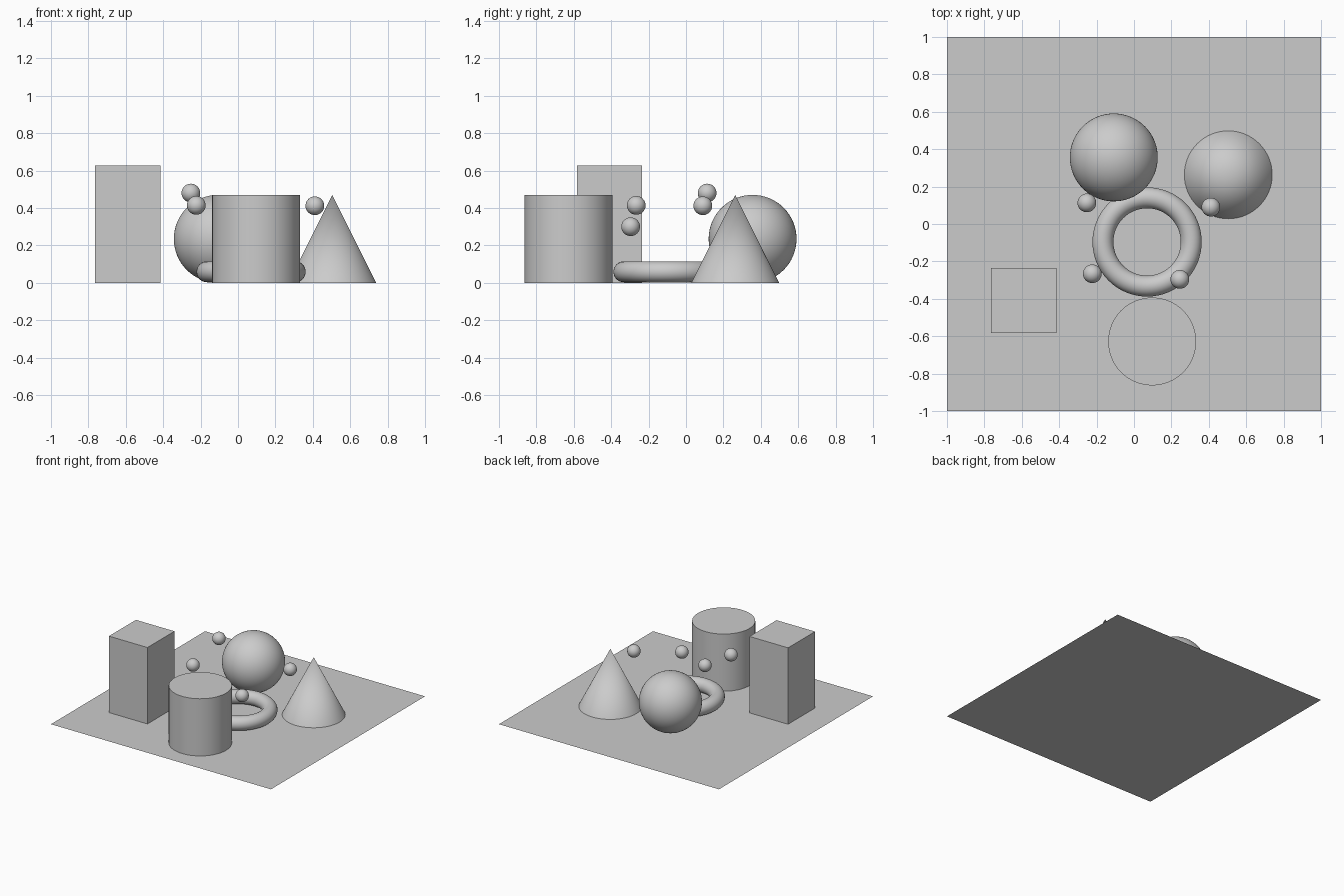
import bpy
from math import radians

if "Cube" in bpy.data.objects:
    bpy.data.objects.remove(bpy.data.objects["Cube"])

mesh = bpy.ops.mesh


def finish(name, smooth=True):
    ob = bpy.context.object
    ob.name = name
    if smooth:
        bpy.ops.object.shade_smooth_by_angle(angle=radians(35))
    return ob


R = 0.235  # shared radius of the large solids

# Flat base sheet
mesh.primitive_plane_add(size=2, location=(0, 0, 0))
finish("floor_sheet", smooth=False)

# Tall square block
mesh.primitive_cube_add(size=1, location=(-0.589, -0.409, 0.314))
block = finish("tall_block", smooth=False)
block.scale = (0.35, 0.35, 0.628)

# Large round solids standing on the sheet
mesh.primitive_cylinder_add(vertices=64, radius=R, depth=2 * R,
                            location=(0.097, -0.628, R))
finish("cylinder")

mesh.primitive_uv_sphere_add(segments=64, ring_count=32, radius=R,
                             location=(-0.108, 0.356, R))
finish("large_ball")

mesh.primitive_cone_add(vertices=64, radius1=R, radius2=0, depth=2 * R,
                        location=(0.504, 0.263, R))
finish("cone")

# Ring lying flat
mesh.primitive_torus_add(major_segments=64, minor_segments=32,
                         major_radius=0.236, minor_radius=0.056,
                         location=(0.07, -0.096, 0.059))
finish("ring")

# Small floating balls
for i, pos in enumerate([(-0.252, 0.113, 0.48), (-0.223, -0.266, 0.414),
                         (0.411, 0.09, 0.412), (0.245, -0.296, 0.30)], 1):
    mesh.primitive_uv_sphere_add(segments=32, ring_count=16, radius=0.05,
                                 location=pos)
    finish(f"small_ball_{i}")
